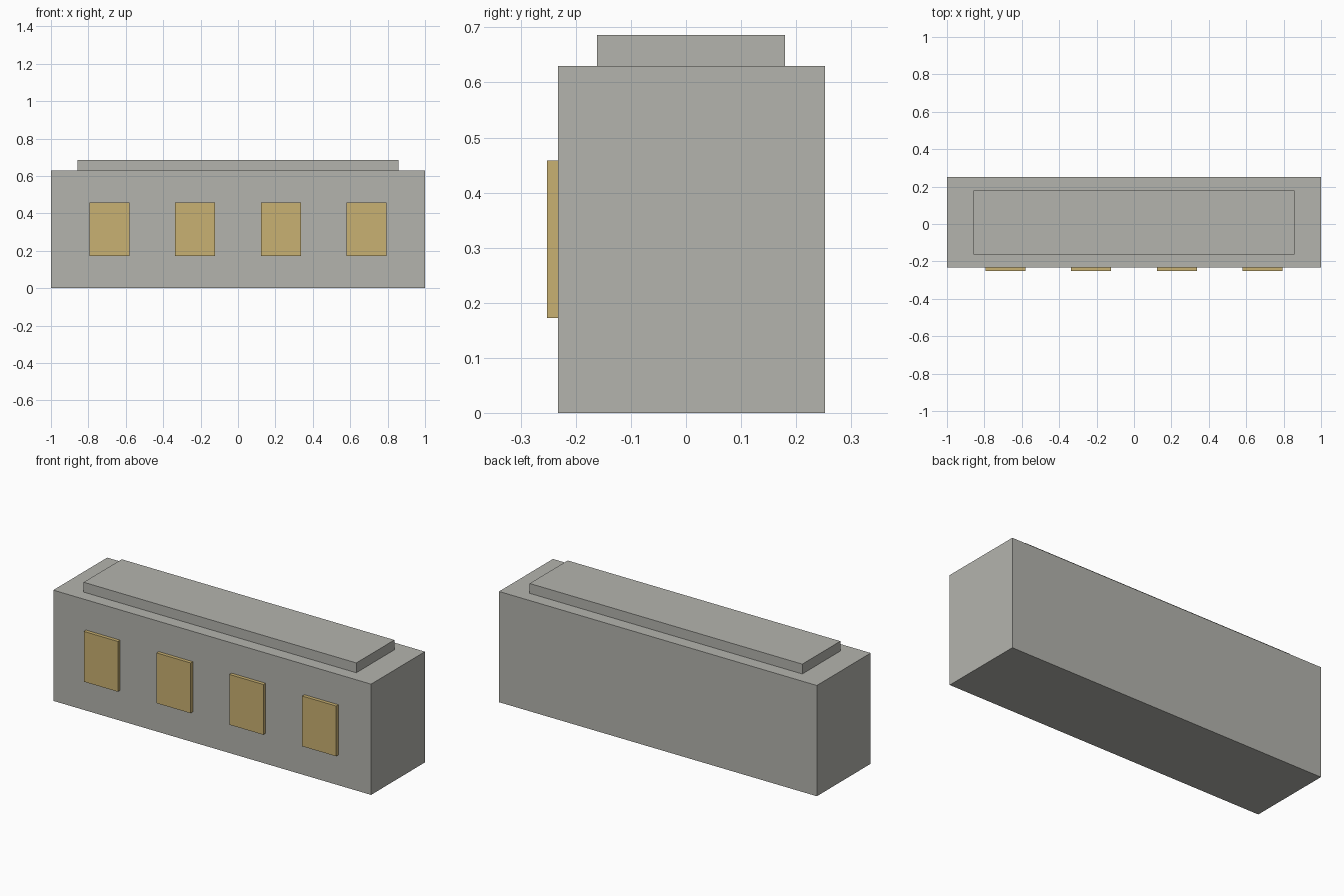
import bpy

if "Cube" in bpy.data.objects:
    bpy.data.objects.remove(bpy.data.objects["Cube"])


def srgb(r, g, b):
    f = lambda c: c / 12.92 if c <= 0.04045 else ((c + 0.055) / 1.055) ** 2.4
    return (f(r / 255), f(g / 255), f(b / 255), 1.0)


def material(name, rgb):
    m = bpy.data.materials.new(name)
    m.diffuse_color = srgb(*rgb)
    m.use_nodes = True
    m.node_tree.nodes["Principled BSDF"].inputs["Base Color"].default_value = m.diffuse_color
    return m


def box(name, x, y, z, mat):
    """Box from (min, max) ranges on each axis."""
    centre = [(a + b) / 2 for a, b in (x, y, z)]
    bpy.ops.mesh.primitive_cube_add(size=1, location=centre)
    ob = bpy.context.object
    ob.name = name
    ob.scale = [b - a for a, b in (x, y, z)]
    bpy.ops.object.transform_apply(location=False, rotation=False, scale=True)
    ob.data.materials.append(mat)
    return ob


stone = material("warm_grey", (180, 180, 174))
gold = material("window_gold", (201, 177, 114))

FRONT = -0.232

# Main block
box("building_body", (-1, 1), (FRONT, 0.252), (0, 0.63), stone)

# Raised roof slab
box("roof_slab", (-0.858, 0.858), (-0.162, 0.18), (0.63, 0.686), stone)

# Row of four front panels
for i in range(4):
    cx = (i - 1.5) * 0.458
    box(f"window_panel_{i + 1}", (cx - 0.107, cx + 0.107),
        (-0.252, FRONT), (0.172, 0.458), gold)
